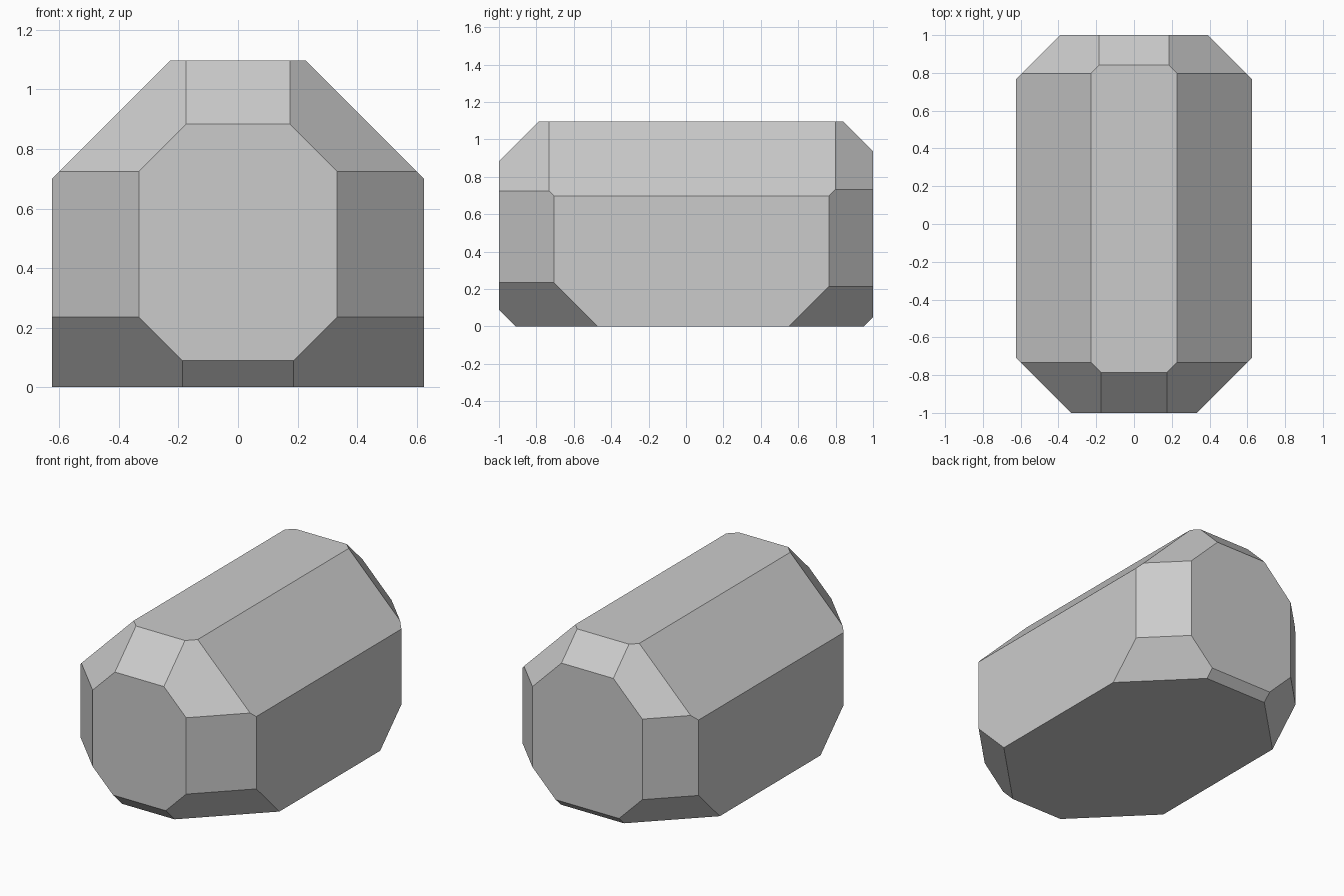
import bpy, bmesh
from mathutils import Vector, Matrix

if "Cube" in bpy.data.objects:
    bpy.data.objects.remove(bpy.data.objects["Cube"])

HALF_W, HALF_L, HEIGHT = 0.625, 1.0, 1.097

# Solid block standing on the ground
bm = bmesh.new()
bmesh.ops.create_cube(bm, size=1.0, matrix=Matrix.Translation((0, 0, HEIGHT / 2))
                      @ Matrix.Diagonal((2 * HALF_W, 2 * HALF_L, HEIGHT, 1)))


def chop(direction, limit):
    """Slice off everything where direction . p > limit, and cap the cut."""
    n = Vector(direction)
    cut = bmesh.ops.bisect_plane(
        bm, geom=bm.verts[:] + bm.edges[:] + bm.faces[:], dist=1e-6,
        plane_co=n * (limit / n.length_squared), plane_no=n, clear_outer=True)
    edges = [e for e in cut["geom_cut"] if isinstance(e, bmesh.types.BMEdge)]
    bmesh.ops.edgeloop_fill(bm, edges=edges)


# Edge bevels across the width: top and bottom, front and back
for direction, limit in (((0, -1, 1), 1.883), ((0, 1, 1), 1.938),
                         ((0, -1, -1), 0.91), ((0, 1, -1), 0.95)):
    chop(direction, limit)

# Mirrored left and right: long top bevels, upright bevels, corner bevels
for s in (-1, 1):
    for direction, limit in (((s, 0, 1), 1.324),
                             ((s, -1, 0), 1.332), ((s, 1, 0), 1.39),
                             ((s, -1, 1), 2.057), ((s, 1, 1), 2.122),
                             ((s, -1, -1), 1.097), ((s, 1, -1), 1.175)):
        chop(direction, limit)

bmesh.ops.recalc_face_normals(bm, faces=bm.faces[:])
mesh = bpy.data.meshes.new("faceted_block")
bm.to_mesh(mesh)
bm.free()
block = bpy.data.objects.new("faceted_block", mesh)
bpy.context.collection.objects.link(block)
